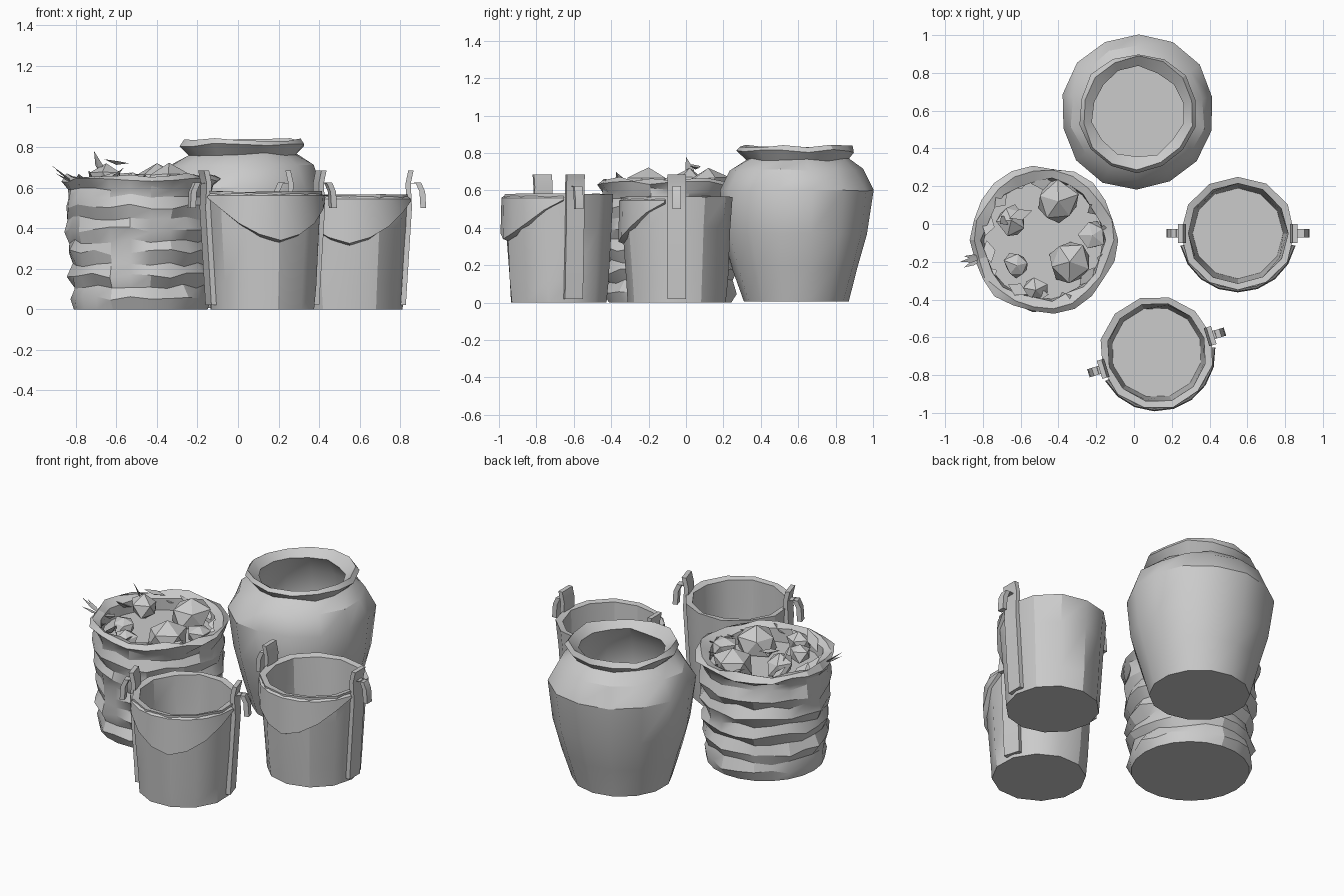
import bpy, bmesh, math, random
from mathutils import Vector, Matrix

random.seed(7)
cube = bpy.data.objects.get("Cube")
if cube:
    bpy.data.objects.remove(cube, do_unlink=True)

clay = bpy.data.materials.new("light_grey")
clay.use_nodes = True
GREY = (0.6, 0.6, 0.6, 1)
clay.diffuse_color = GREY
clay.node_tree.nodes["Principled BSDF"].inputs["Base Color"].default_value = GREY


def finish(bm, name, matrix, angle=30):
    """Turn a bmesh into a placed object."""
    bmesh.ops.recalc_face_normals(bm, faces=bm.faces)
    mesh = bpy.data.meshes.new(name)
    bm.to_mesh(mesh)
    bm.free()
    mesh.materials.append(clay)
    obj = bpy.data.objects.new(name, mesh)
    bpy.context.collection.objects.link(obj)
    obj.matrix_world = matrix
    bpy.ops.object.select_all(action='DESELECT')
    bpy.context.view_layer.objects.active = obj
    obj.select_set(True)
    bpy.ops.object.shade_smooth_by_angle(angle=math.radians(angle))
    return obj


def lathe(name, profile, sides, matrix, jitter=0.0, angle=30):
    """Spin (radius, height) pairs; the first and last rings are capped."""
    bm = bmesh.new()
    rings = []
    for i, (r, z) in enumerate(profile):
        ring = []
        for k in range(sides):
            a = 2 * math.pi * k / sides
            inner = 0 < i < len(profile) - 1
            rr = r + (random.uniform(-jitter, jitter) if inner else 0)
            zz = z + (random.uniform(-jitter, jitter) if inner else 0)
            ring.append(bm.verts.new((rr * math.cos(a), rr * math.sin(a), zz)))
        rings.append(ring)
    for low, high in zip(rings, rings[1:]):
        for k in range(sides):
            n = (k + 1) % sides
            bm.faces.new((low[k], low[n], high[n], high[k]))
    bm.faces.new(rings[0])
    bm.faces.new(rings[-1])
    return finish(bm, name, matrix, angle)


def place(x, y, turn=0.0):
    return Matrix.Translation((x, y, 0)) @ Matrix.Rotation(math.radians(turn), 4, 'Z')


def lump(name, centre, size, squash=0.8, detail=1):
    """A rough faceted lump."""
    bm = bmesh.new()
    bmesh.ops.create_icosphere(bm, subdivisions=detail, radius=size)
    for v in bm.verts:
        v.co *= random.uniform(0.8, 1.15)
        v.co.z *= squash
    spin = Matrix.Rotation(random.uniform(0, 6), 4, 'Z')
    return finish(bm, name, Matrix.Translation(centre) @ spin, 15)


def strip(name, points, width, thick, matrix):
    """A flat band along a path lying in the xz plane, width along y."""
    bm = bmesh.new()
    rows = []
    for x, z in points:
        rows.append([bm.verts.new((x + dx, dy, z)) for dx, dy in
                     ((0, -width / 2), (thick, -width / 2), (thick, width / 2), (0, width / 2))])
    for a, b in zip(rows, rows[1:]):
        for k in range(4):
            n = (k + 1) % 4
            bm.faces.new((a[k], a[n], b[n], b[k]))
    bm.faces.new(rows[0])
    bm.faces.new(rows[-1])
    return finish(bm, name, matrix)


def bail(name, matrix, height):
    """Handle hanging against the front wall, dropping from ear to ear."""
    bm = bmesh.new()
    rows = []
    for k in range(9):
        t = -1 + k / 4
        a = math.radians(-90 + 78 * t)
        drop = 0.24 * max(0.12, 1 - abs(t) ** 1.5)
        z = height - drop
        section = ((0.295, height - 0.01), (0.307, height - 0.02),
                   (0.312, z), (0.27, z - 0.015))
        rows.append([bm.verts.new((r * math.cos(a), r * math.sin(a), h)) for r, h in section])
    for a, b in zip(rows, rows[1:]):
        for k in range(4):
            n = (k + 1) % 4
            bm.faces.new((a[k], a[n], b[n], b[k]))
    bm.faces.new(rows[0])
    bm.faces.new(rows[-1])
    return finish(bm, name, matrix)


def bucket(name, x, y, turn, height):
    base = place(x, y, turn)
    lathe(name + "_body", [(0.262, 0.0), (0.272, 0.12), (0.29, 0.4), (0.302, height),
                           (0.265, height - 0.005), (0.258, 0.4), (0.24, 0.04)],
          12, base, 0.004)
    bail(name + "_handle", base, height)
    for side, label in ((0, "left"), (180, "right")):
        local = base @ Matrix.Rotation(math.radians(side), 4, 'Z')
        # raised stave with a knob where the handle hangs
        strip(f"{name}_{label}_ear", [(0.252, 0.02), (0.282, 0.5), (0.276, 0.62), (0.29, 0.685)],
              0.1, 0.026, local)
        strip(f"{name}_{label}_hook", [(0.29, 0.62), (0.325, 0.625), (0.345, 0.58), (0.35, 0.5)],
              0.045, 0.028, local)


# Storage jar with a flared lip
lathe("jar", [(0.28, 0.005), (0.335, 0.19), (0.385, 0.37), (0.41, 0.6), (0.355, 0.71),
              (0.275, 0.765), (0.315, 0.81), (0.295, 0.835), (0.24, 0.79),
              (0.31, 0.68), (0.345, 0.5), (0.25, 0.05)],
      14, place(0.02, 0.59, 12), 0.009)

# Two wooden buckets
bucket("front_bucket", 0.12, -0.68, 17, 0.58)
bucket("side_bucket", 0.55, -0.05, 0, 0.565)

# Woven basket: alternating bulges, rough rim, filled nearly to the top
weave = [(0.33, 0.0)]
for i in range(1, 11):
    weave.append((0.328 + 0.0035 * i + (0.016 if i % 2 else -0.008), 0.056 * i))
weave += [(0.36, 0.6), (0.39, 0.635), (0.365, 0.66), (0.32, 0.635), (0.315, 0.56)]
BX, BY = -0.48, -0.085
lathe("basket", weave, 22, place(BX, BY), 0.014, 25)

# Produce in the basket
for i, (x, y, z, r) in enumerate([
        (-0.40, 0.12, 0.62, 0.12), (-0.65, 0.02, 0.64, 0.085), (-0.34, -0.2, 0.62, 0.115),
        (-0.62, -0.22, 0.62, 0.075), (-0.52, -0.35, 0.61, 0.07), (-0.22, -0.06, 0.61, 0.08)]):
    lump(f"produce_{i + 1}", (x, y, z), r, 0.85)


def leaf(name, start, end, width):
    """A folded pointed blade."""
    a, b = Vector(start), Vector(end)
    mid = a.lerp(b, 0.5)
    side = (b - a).cross(Vector((0, 0, 1))).normalized() * width
    bm = bmesh.new()
    tail, l, r, tip, keel = [bm.verts.new(p) for p in
                             (a, mid + side, mid - side, b, mid - Vector((0, 0, width * 0.6)))]
    for tri in ((tail, l, keel), (l, tip, keel), (tip, r, keel),
                (r, tail, keel), (tail, r, l), (l, r, tip)):
        bm.faces.new(tri)
    return finish(bm, name, Matrix.Identity(4), 10)


# Leaves around the inside of the rim
for k in range(14):
    a = 2 * math.pi * k / 14
    r = random.uniform(0.29, 0.34)
    reach = a + random.uniform(0.2, 0.45)
    leaf(f"rim_leaf_{k + 1}",
         (BX + r * math.cos(a), BY + r * math.sin(a), 0.6),
         (BX + r * math.cos(reach), BY + r * math.sin(reach), random.uniform(0.63, 0.7)), 0.035)

# Stalks standing above the produce, and a sprig over the rim
leaf("tall_stalk", (-0.66, 0.04, 0.64), (-0.71, 0.0, 0.78), 0.03)
leaf("arched_stalk", (-0.66, 0.03, 0.74), (-0.54, 0.07, 0.72), 0.03)
for i, (dx, dy, z) in enumerate([(-0.92, -0.2, 0.71), (-0.9, -0.23, 0.67), (-0.9, -0.17, 0.69)]):
    leaf(f"sprig_{i + 1}", (-0.8, -0.18, 0.62), (dx, dy, z), 0.014)
